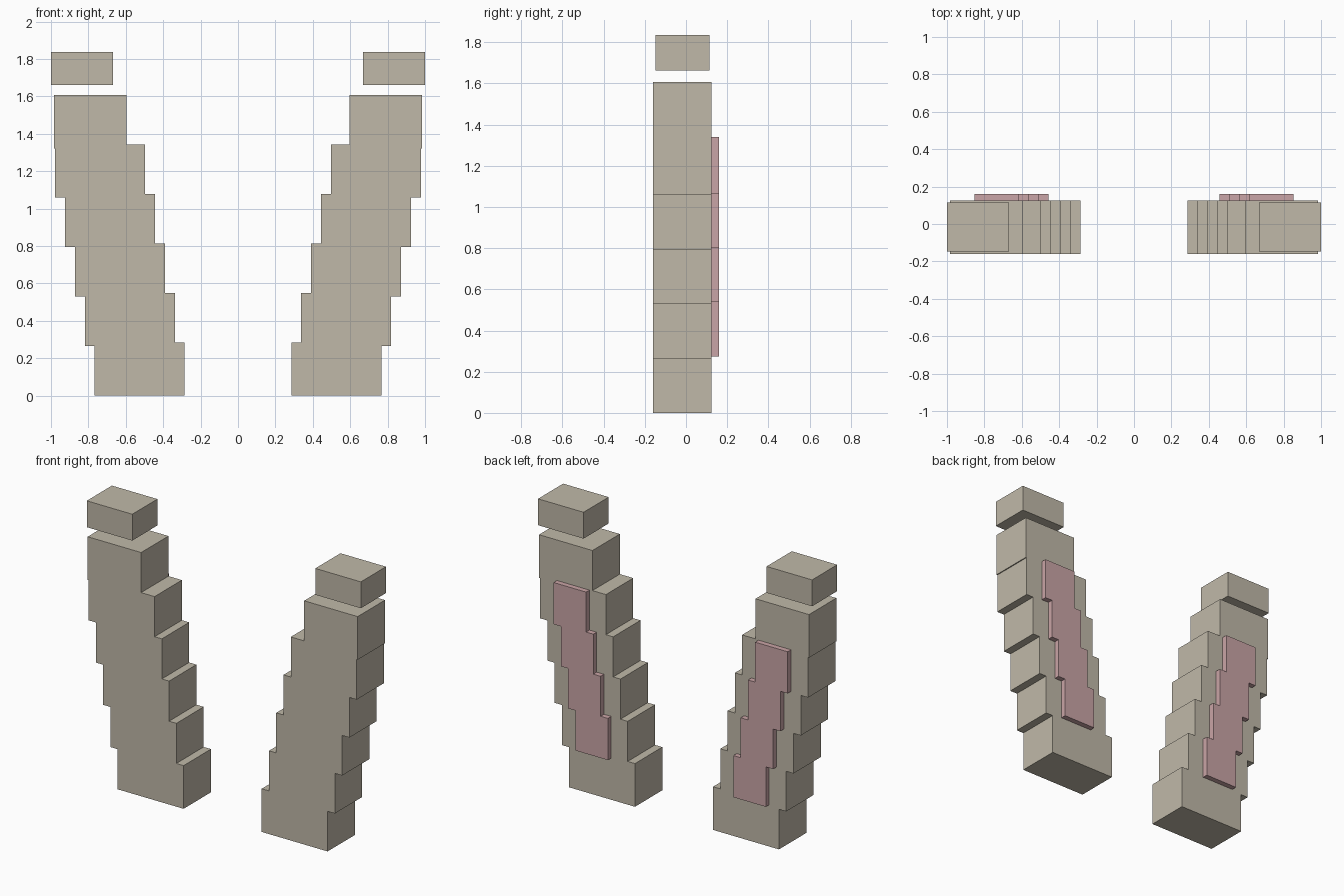
import bpy
import bmesh

cube = bpy.data.objects.get("Cube")
if cube:
    bpy.data.objects.remove(cube, do_unlink=True)


def make_material(name, rgb):
    mat = bpy.data.materials.new(name)
    mat.use_nodes = True
    color = (*rgb, 1.0)
    mat.diffuse_color = color
    mat.node_tree.nodes["Principled BSDF"].inputs["Base Color"].default_value = color
    return mat


stone = make_material("warm stone", (0.53, 0.485, 0.395))
pink = make_material("dusty pink", (0.59, 0.375, 0.385))


def stair_outline(spans, base, step, height):
    """Outline of stacked blocks; each block overlaps the next one slightly."""
    outer, inner = [], []
    last = len(spans) - 1
    for i, (x0, x1) in enumerate(spans):
        bottom = base + i * step
        top = bottom + height
        outer += [(x1, bottom), (x1, top if i == last else bottom + step)]
        inner += [(x0, bottom if i == 0 else top - step), (x0, top)]
    return outer + inner[::-1]


def extrude_outline(name, outline, y0, y1, side, mat):
    """Extrude an x-z outline from y0 to y1, on the +x or -x side."""
    bm = bmesh.new()
    face = bm.faces.new([bm.verts.new((side * x, y0, z)) for x, z in outline])
    result = bmesh.ops.extrude_face_region(bm, geom=[face])
    for v in result["geom"]:
        if isinstance(v, bmesh.types.BMVert):
            v.co.y = y1
    bmesh.ops.recalc_face_normals(bm, faces=bm.faces[:])
    mesh = bpy.data.meshes.new(name)
    bm.to_mesh(mesh)
    bm.free()
    mesh.materials.append(mat)
    obj = bpy.data.objects.new(name, mesh)
    bpy.context.collection.objects.link(obj)


# Stepped column, back panel and floating cap, as inner and outer x per block
column_spans = [(0.285 + 0.053 * i, 0.766 + 0.053 * i) for i in range(5)]
column_spans.append((0.595, 0.985))
panel_spans = [(0.458 + 0.053 * i, 0.695 + 0.053 * i) for i in range(4)]

column = stair_outline(column_spans, 0.0, 0.2645, 0.285)
panel = stair_outline(panel_spans, 0.275, 0.2635, 0.275)
cap = stair_outline([(0.668, 1.0)], 1.662, 0.0, 0.174)

for label, side in (("left", 1), ("right", -1)):
    extrude_outline(label + "_stepped_column", column, -0.16, 0.125, side, stone)
    extrude_outline(label + "_back_panel", panel, 0.125, 0.16, side, pink)
    extrude_outline(label + "_floating_cap", cap, -0.148, 0.114, side, stone)
